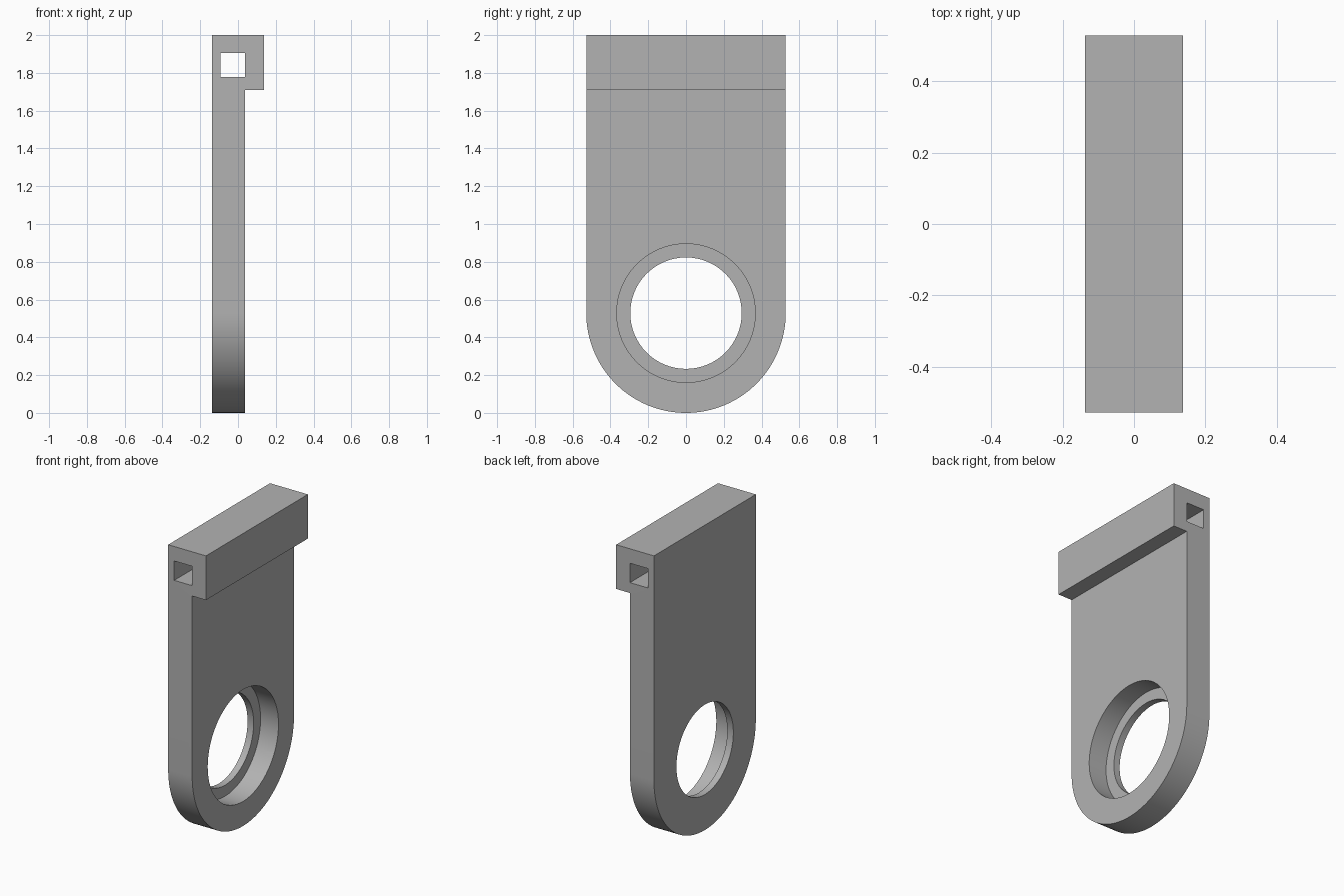
import bpy
import bmesh
from math import pi, cos, sin
from mathutils import Matrix

HALF_X, HALF_Y, TOP = 0.137, 0.528, 2.0   # overall block
PLATE_FRONT = 0.037                       # face of the thin plate
STEP_X = -0.093                           # floor of the counterbore
ARC = 64

cube = bpy.data.objects.get("Cube")
if cube:
    bpy.data.objects.remove(cube, do_unlink=True)

grey = bpy.data.materials.new("plain grey")
grey.use_nodes = True
colour = (0.45, 0.45, 0.45, 1)
grey.diffuse_color = colour
grey.node_tree.nodes["Principled BSDF"].inputs["Base Color"].default_value = colour


def finish(bm, name):
    bmesh.ops.recalc_face_normals(bm, faces=bm.faces)
    mesh = bpy.data.meshes.new(name)
    bm.to_mesh(mesh)
    bm.free()
    mesh.materials.append(grey)
    obj = bpy.data.objects.new(name, mesh)
    bpy.context.collection.objects.link(obj)
    return obj


def prism_x(name, outline, x0, x1):
    """Extrude a (y, z) outline along x."""
    bm = bmesh.new()
    face = bm.faces.new([bm.verts.new((x0, y, z)) for y, z in outline])
    ext = bmesh.ops.extrude_face_region(bm, geom=[face])
    verts = [v for v in ext["geom"] if isinstance(v, bmesh.types.BMVert)]
    bmesh.ops.translate(bm, verts=verts, vec=(x1 - x0, 0, 0))
    return finish(bm, name)


def box(name, low, high):
    bm = bmesh.new()
    size = [b - a for a, b in zip(low, high)]
    centre = [(a + b) / 2 for a, b in zip(low, high)]
    bmesh.ops.create_cube(bm, size=1, matrix=Matrix.Translation(centre) @ Matrix.Diagonal((*size, 1)))
    return finish(bm, name)


def circle(radius):
    return [(radius * cos(2 * pi * i / ARC), HALF_Y + radius * sin(2 * pi * i / ARC))
            for i in range(ARC)]


# Round-bottomed block
outline = [(HALF_Y, TOP), (-HALF_Y, TOP)]
outline += [(HALF_Y * cos(pi + pi * i / ARC), HALF_Y + HALF_Y * sin(pi + pi * i / ARC))
            for i in range(ARC + 1)]
bracket = prism_x("bracket_plate", outline, -HALF_X, HALF_X)

# Cut away below the top rail, then the square channel, bore and counterbore
cutters = [
    box("rail_relief_cutter", (PLATE_FRONT, -1, -1), (1, 1, 1.71)),
    box("channel_cutter", (STEP_X, -1, 1.778), (PLATE_FRONT, 1, 1.905)),
    prism_x("bore_cutter", circle(0.295), -1, 1),
    prism_x("counterbore_cutter", circle(0.367), STEP_X, 1),
]
bpy.context.view_layer.objects.active = bracket
for cutter in cutters:
    cutter.hide_render = True
    mod = bracket.modifiers.new(cutter.name, "BOOLEAN")
    mod.operation = "DIFFERENCE"
    mod.solver = "EXACT"
    mod.object = cutter
    bpy.ops.object.modifier_apply(modifier=mod.name)
    bpy.data.objects.remove(cutter, do_unlink=True)

# Smooth curved walls, keep edges sharp
bpy.ops.object.select_all(action="DESELECT")
bracket.select_set(True)
bpy.ops.object.shade_smooth_by_angle(angle=pi / 6)
